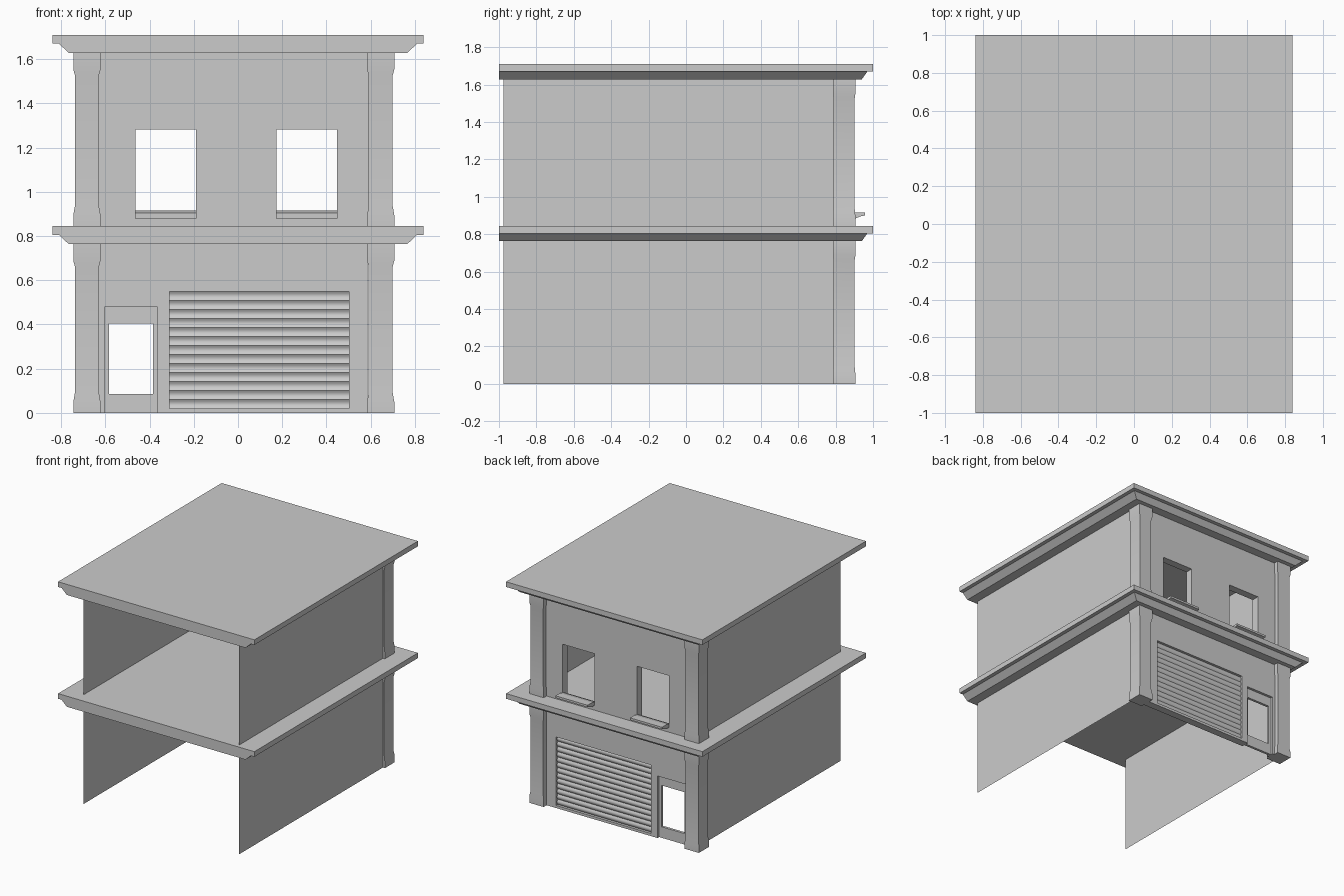
import bpy, bmesh, math

if "Cube" in bpy.data.objects:
    bpy.data.objects.remove(bpy.data.objects["Cube"])


def finish(name, bm):
    bmesh.ops.recalc_face_normals(bm, faces=bm.faces[:])
    me = bpy.data.meshes.new(name)
    bm.to_mesh(me)
    bm.free()
    ob = bpy.data.objects.new(name, me)
    bpy.context.collection.objects.link(ob)
    return ob


def smooth(ob):
    bpy.ops.object.select_all(action='DESELECT')
    bpy.context.view_layer.objects.active = ob
    ob.select_set(True)
    bpy.ops.object.shade_smooth_by_angle(angle=math.radians(40))


def loft(name, rings):
    """Closed solid from stacked rectangles (x0, x1, y0, y1, z)."""
    bm = bmesh.new()
    loops = [[bm.verts.new(p) for p in ((a, c, z), (b, c, z), (b, d, z), (a, d, z))]
             for a, b, c, d, z in rings]
    for lo, hi in zip(loops, loops[1:]):
        for i in range(4):
            j = (i + 1) % 4
            bm.faces.new((lo[i], lo[j], hi[j], hi[i]))
    bm.faces.new(loops[0][::-1])
    bm.faces.new(loops[-1])
    return finish(name, bm)


def panel(name, x, z, y_out, y_in, holes):
    """Upright wall with rectangular openings (x0, x1, z0, z1)."""
    xs = sorted({*x, *(v for h in holes for v in h[:2])})
    zs = sorted({*z, *(v for h in holes for v in h[2:])})
    bm = bmesh.new()
    for x0, x1 in zip(xs, xs[1:]):
        for z0, z1 in zip(zs, zs[1:]):
            cx, cz = (x0 + x1) / 2, (z0 + z1) / 2
            if any(h[0] < cx < h[1] and h[2] < cz < h[3] for h in holes):
                continue
            bm.faces.new([bm.verts.new((px, y_out, pz)) for px, pz in
                          ((x0, z0), (x1, z0), (x1, z1), (x0, z1))])
    bmesh.ops.remove_doubles(bm, verts=bm.verts[:], dist=1e-5)
    ext = bmesh.ops.extrude_face_region(bm, geom=bm.faces[:], use_keep_orig=True)
    moved = [g for g in ext["geom"] if isinstance(g, bmesh.types.BMVert)]
    bmesh.ops.translate(bm, verts=moved, vec=(0, y_in - y_out, 0))
    return finish(name, bm)


def strip(name, profile, x0, x1, closed=True):
    """Sweep a (y, z) profile along x."""
    bm = bmesh.new()
    a, b = ([bm.verts.new((x, y, z)) for y, z in profile] for x in (x0, x1))
    n = len(profile)
    for i in range(n if closed else n - 1):
        j = (i + 1) % n
        bm.faces.new((a[i], b[i], b[j], a[j]))
    if closed:
        bm.faces.new(a)
        bm.faces.new(b[::-1])
    return finish(name, bm)


def side_wall(name, x, y0, z0, z1):
    bm = bmesh.new()
    bm.faces.new([bm.verts.new((x, y, z)) for y, z in
                  ((y0, z0), (0.85, z0), (0.85, z1), (y0, z1))])
    return finish(name, bm)


# Cornice slabs, moulded on three sides and flush at the open end
for name, z in (("floor_cornice", 0.763), ("roof_cornice", 1.628)):
    loft(name, [(-0.765, 0.765, -1, 0.94, z), (-0.81, 0.81, -1, 0.97, z + 0.042),
                (-0.84, 0.84, -1, 1, z + 0.042), (-0.84, 0.84, -1, 1, z + 0.082)])

# Thin side walls and corner pilasters on both storeys
for storey, z0, z1 in (("lower", 0, 0.763), ("upper", 0.845, 1.628)):
    for side, wall_x, wall_y, x0, x1 in (("left", -0.682, -0.913, -0.745, -0.622),
                                         ("right", 0.69, -0.976, 0.584, 0.707)):
        side_wall(f"{storey}_{side}_wall", wall_x, wall_y, z0, z1)
        wide = (x0, x1, 0.785, 0.906)
        slim = (x0 + 0.007, x1 - 0.007, 0.788, 0.902)
        smooth(loft(f"{storey}_{side}_pilaster",
                    [(*wide, z0), (*wide, z0 + 0.05), (*slim, z0 + 0.09),
                     (*slim, z1 - 0.1), (*wide, z1 - 0.075), (*wide, z1)]))

# Facade walls with openings
door = (-0.605, -0.365, 0, 0.48)
shutter = (-0.31, 0.502, 0.02, 0.55)
windows = [(-0.463, -0.19, 0.88, 1.282), (0.174, 0.448, 0.88, 1.282)]
panel("lower_facade", (-0.64, 0.585), (0, 0.763), 0.87, 0.81, [door, shutter])
panel("upper_facade", (-0.64, 0.6), (0.845, 1.628), 0.87, 0.81, windows)

# Entrance door with an open light
panel("entrance_door", door[:2], door[2:], 0.85, 0.83, [(-0.583, -0.385, 0.085, 0.405)])

# Roller shutter of bulging slats
slats, steps = 13, 5
pitch = (shutter[3] - shutter[2]) / slats
curve = [(0.85 + 0.009 * math.sin(math.pi * (k % steps) / steps), shutter[2] + pitch * k / steps)
         for k in range(slats * steps + 1)]
smooth(strip("roller_shutter", curve, shutter[0], shutter[1], closed=False))

# Sloping window sills
sill = [(0.86, 0.88), (0.90, 0.882), (0.935, 0.896), (0.956, 0.9),
        (0.956, 0.916), (0.90, 0.915), (0.86, 0.905)]
for side, w in zip(("left", "right"), windows):
    strip(f"{side}_window_sill", sill, w[0], w[1])
